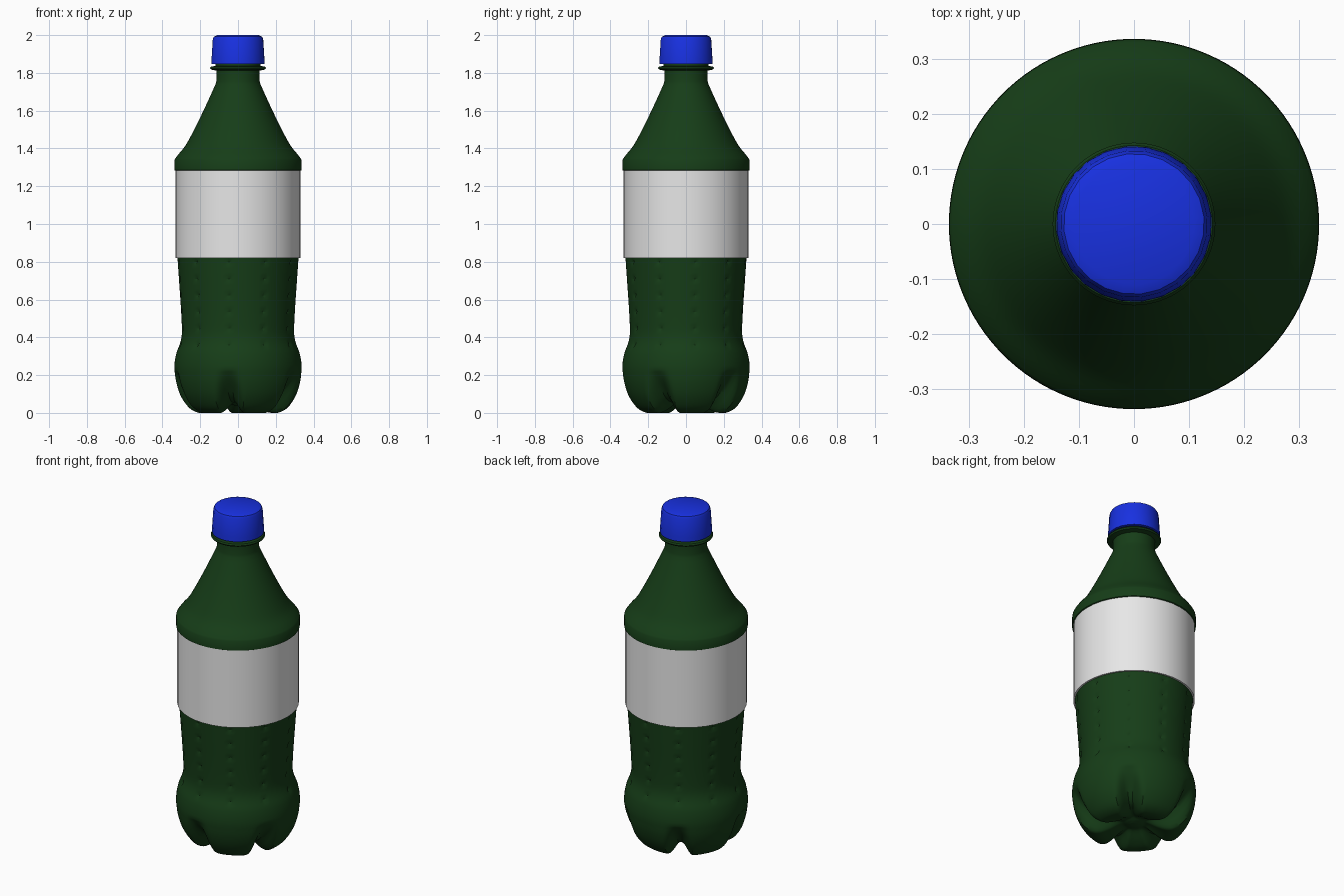
import bpy, bmesh
from math import sin, cos, radians, pi
from mathutils import Vector

if "Cube" in bpy.data.objects:
    bpy.data.objects.remove(bpy.data.objects["Cube"])

PHASE = radians(-99)      # direction of the first groove between the feet
SEGMENTS = 120


def material(name, rgb):
    m = bpy.data.materials.new(name)
    m.use_nodes = True
    m.diffuse_color = (*rgb, 1)
    m.node_tree.nodes["Principled BSDF"].inputs["Base Color"].default_value = (*rgb, 1)
    return m


green = material("dark green plastic", (0.008, 0.047, 0.009))
blue = material("blue plastic", (0.009, 0.03, 0.75))
white = material("white label", (0.8, 0.8, 0.8))


def smooth_curve(points, steps=4):
    """Catmull-Rom samples through (radius, height) points."""
    p = [Vector(q) for q in points]
    p = [2 * p[0] - p[1]] + p + [2 * p[-1] - p[-2]]
    out = []
    for i in range(1, len(p) - 2):
        a, b, c, d = p[i - 1:i + 3]
        for s in range(steps):
            t = s / steps
            out.append(0.5 * (2 * b + (c - a) * t + (2 * a - 5 * b + 4 * c - d) * t * t
                              + (3 * b - a - 3 * c + d) * t ** 3))
    return out + [p[-2]]


def skin(name, ring_count, segments, point, mat, cap_start=False, cap_end=False, angle=35):
    """Join rings of vertices; point(ring, segment) gives (radius, height)."""
    bm = bmesh.new()
    rings = []
    for i in range(ring_count):
        ring = []
        for j in range(segments):
            r, z = point(i, j)
            a = PHASE + 2 * pi * j / segments
            ring.append(bm.verts.new((r * cos(a), r * sin(a), z)))
        rings.append(ring)
    for lower, upper in zip(rings, rings[1:]):
        for j in range(segments):
            k = (j + 1) % segments
            bm.faces.new((lower[j], lower[k], upper[k], upper[j]))
    if cap_start:
        bm.faces.new(rings[0][::-1])
    if cap_end:
        bm.faces.new(rings[-1])
    mesh = bpy.data.meshes.new(name)
    bm.to_mesh(mesh)
    bm.free()
    mesh.materials.append(mat)
    obj = bpy.data.objects.new(name, mesh)
    bpy.context.collection.objects.link(obj)
    bpy.ops.object.select_all(action="DESELECT")
    obj.select_set(True)
    bpy.context.view_layer.objects.active = obj
    bpy.ops.object.shade_smooth_by_angle(angle=radians(angle))
    return obj


def radius_at(curve, z):
    for a, b in zip(curve, curve[1:]):
        if a.y <= z <= b.y:
            return a.x + (b.x - a.x) * (z - a.y) / (b.y - a.y)
    return curve[-1].x


# Base: one profile through the feet, one through the grooves between them
foot = smooth_curve([(0.02, 0.04), (0.04, 0.045), (0.07, 0.05), (0.13, 0.02), (0.18, 0.002),
                     (0.22, 0.003), (0.265, 0.03), (0.305, 0.09), (0.328, 0.16), (0.337, 0.23)])
groove = smooth_curve([(0.02, 0.04), (0.04, 0.045), (0.07, 0.055), (0.11, 0.055), (0.15, 0.058),
                       (0.19, 0.067), (0.225, 0.09), (0.263, 0.13), (0.305, 0.18), (0.337, 0.23)])

# Waist: even rows, so that every fifth one carries the dimples
waist_curve = smooth_curve([(0.337, 0.23), (0.335, 0.27), (0.325, 0.32), (0.306, 0.37),
                            (0.297, 0.42), (0.299, 0.5), (0.305, 0.6), (0.312, 0.7), (0.321, 0.83)])
waist = [Vector((radius_at(waist_curve, z), z)) for z in (0.25, 0.27, 0.29, 0.31)]
first_row = len(foot) + len(waist)
waist += [Vector((radius_at(waist_curve, z), z)) for z in (0.325 + 0.0175 * k for k in range(29))]
last_row = len(foot) + len(waist)

# Shoulder, neck and support ring
shoulder = smooth_curve([(0.336, 1.34), (0.318, 1.366), (0.282, 1.41), (0.25, 1.465),
                         (0.202, 1.56), (0.155, 1.66), (0.119, 1.74)], 3)
upper = [Vector(p) for p in [(0.322, 0.83), (0.326, 1.28), (0.336, 1.285)]] + shoulder
upper += [Vector(p) for p in [(0.115, 1.755), (0.115, 1.812), (0.143, 1.818), (0.148, 1.826),
                              (0.143, 1.834), (0.12, 1.836), (0.12, 1.86)]]
profile = foot + waist + upper


def bottle_point(i, j):
    r, z = profile[i]
    if i < len(foot):
        # blend towards the groove profile near each of five directions
        d = abs((j + 12) % 24 - 12) * 360 / SEGMENTS
        half = 25 - 13 * i / len(foot)
        t = max(0.0, min(1.0, (half - d) / (half - 2)))
        w = t * t * (3 - 2 * t)
        r += (groove[i].x - r) * w
        z += (groove[i].y - z) * w
    elif first_row <= i < last_row and (i - first_row) % 5 == 2 and j % 12 == 0:
        r -= 0.012
    return r, max(z, 0)


skin("bottle", len(profile), SEGMENTS, bottle_point, green, cap_start=True, cap_end=True)

# Wrapped label
band = [(0.318, 0.82), (0.331, 0.82), (0.331, 1.286), (0.32, 1.286)]
skin("label", len(band), 40, lambda i, j: band[i], white)

# Screw cap
cap = [(0.12, 1.846), (0.142, 1.846), (0.141, 1.87), (0.134, 1.98), (0.128, 1.992), (0.11, 2.0)]
skin("cap", len(cap), 24, lambda i, j: cap[i], blue, cap_start=True, cap_end=True)
